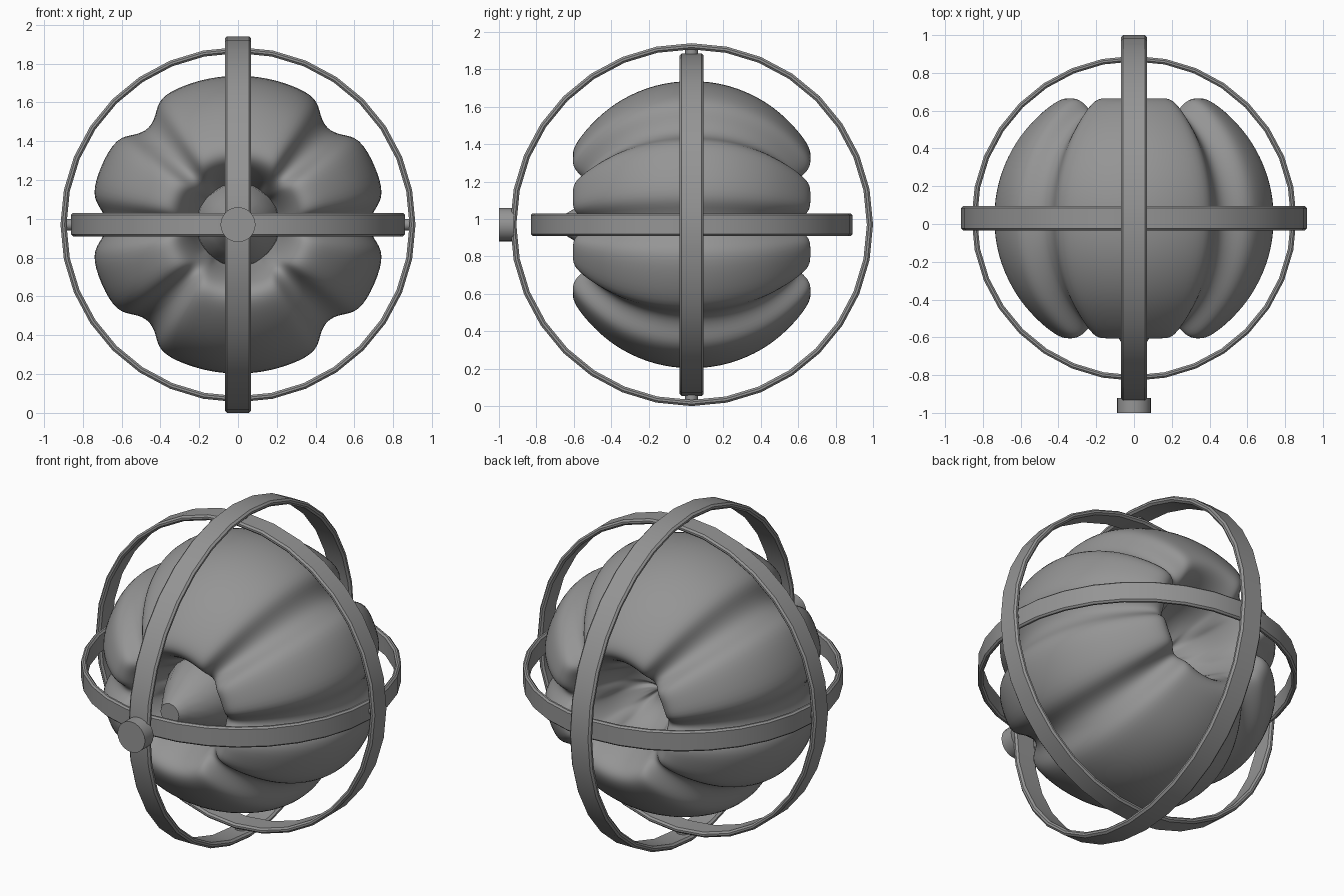
import bpy, bmesh
from math import radians, sin, cos, pi
from mathutils import Vector, Matrix

if "Cube" in bpy.data.objects:
    bpy.data.objects.remove(bpy.data.objects["Cube"], do_unlink=True)

CENTRE = Vector((0, 0.03, 0.97))

grey = bpy.data.materials.new("plain_grey")
grey.use_nodes = True
GREY = (0.3, 0.3, 0.3, 1)
grey.diffuse_color = GREY
grey.node_tree.nodes["Principled BSDF"].inputs["Base Color"].default_value = GREY


def finish(name, bm, matrix=None, subdivide=0, angle=40):
    """Turn a bmesh into a smooth shaded grey object around the centre."""
    if matrix:
        bm.transform(matrix)
    bmesh.ops.recalc_face_normals(bm, faces=bm.faces)
    mesh = bpy.data.meshes.new(name)
    bm.to_mesh(mesh)
    bm.free()
    mesh.materials.append(grey)
    obj = bpy.data.objects.new(name, mesh)
    bpy.context.collection.objects.link(obj)
    obj.location = CENTRE
    bpy.ops.object.select_all(action="DESELECT")
    obj.select_set(True)
    bpy.context.view_layer.objects.active = obj
    bpy.ops.object.shade_smooth_by_angle(angle=radians(angle))
    if subdivide:
        mod = obj.modifiers.new("subdivide", "SUBSURF")
        mod.levels = mod.render_levels = subdivide
    return obj


def skin(bm, loops, closed):
    """Bridge equal vertex loops; closed joins the last loop to the first."""
    n = len(loops[0])
    for i in range(len(loops) if closed else len(loops) - 1):
        a, b = loops[i], loops[(i + 1) % len(loops)]
        for j in range(n):
            k = (j + 1) % n
            bm.faces.new((a[j], a[k], b[k], b[j]))


# Lobed body: one meridian swept about the y axis, pinched at the valleys
half = [(0, .78), (.2, .755), (.38, .675), (.5, .58), (.59, .48), (.64, .40),
        (.635, .34), (.57, .29), (.45, .24), (.3, .2), (.2, .1)]
meridian = [(-y, r) for y, r in reversed(half[1:])] + half
lobes = [(23.5, 23.5), (90, 43), (156.5, 23.5), (203.5, 23.5), (270, 43), (336.5, 23.5)]
sweep = []
for mid, width in lobes:
    flat = width - 11
    count = 2 if width < 30 else 6
    sweep += [(mid - width, .87), (mid - width + 6, .91)]
    sweep += [(mid - flat + 2 * flat * i / count, 1) for i in range(count + 1)]
    sweep += [(mid + width - 6, .91)]
bm = bmesh.new()
rows = [[bm.verts.new((r * s * cos(radians(a)), y * s, r * s * sin(radians(a))))
         for a, s in sweep] for y, r in meridian]
skin(bm, rows, False)
for row in (rows[0], rows[-1]):
    pole = bm.verts.new((0, row[2].co.y, 0))
    for j, v in enumerate(row):
        bm.faces.new((v, row[(j + 1) % len(row)], pole))
finish("lobed_body", bm, subdivide=2, angle=180)

# Tapered stem inside the front hollow
bm = bmesh.new()
stem = [(-.2, .24), (-.4, .21), (-.52, .15), (-.62, .09), (-.67, .06)]
rows = [[bm.verts.new((r * cos(pi * j / 8), y, r * sin(pi * j / 8)))
         for j in range(16)] for y, r in stem]
skin(bm, rows, False)
for row in (rows[0], rows[-1]):
    bm.faces.new(row)
finish("front_stem", bm)


# Three nested flat rings with chamfered edges
def ring(name, radius, matrix):
    w, t, c = radius * .07, radius * .034, radius * .011
    section = [(-w + c, 0), (w - c, 0), (w, -c), (w, c - t),
               (w - c, -t), (c - w, -t), (-w, c - t), (-w, -c)]
    bm = bmesh.new()
    loops = []
    for i in range(32):
        a = 2 * pi * i / 32
        loops.append([bm.verts.new(((radius + d) * cos(a), (radius + d) * sin(a), h))
                      for h, d in section])
    skin(bm, loops, True)
    finish(name, bm, matrix)


ring("outer_ring", .97, Matrix.Rotation(pi / 2, 4, "Y"))
ring("middle_ring", .915, Matrix.Rotation(pi / 2, 4, "X"))
ring("inner_ring", .86, Matrix.Identity(4))


# Pivot pins between the rings and the front knob
def rod(name, radius, start, end, direction, sides=24):
    bm = bmesh.new()
    bmesh.ops.create_cone(bm, cap_ends=True, segments=sides, radius1=radius,
                          radius2=radius, depth=end - start)
    axis = Vector(direction)
    turn = axis.to_track_quat("Z", "Y").to_matrix().to_4x4()
    finish(name, bm, Matrix.Translation(axis * (start + end) / 2) @ turn)


for side, label in ((1, "left"), (-1, "right")):
    rod(label + "_pivot_pin", .03, .845, .9, (side, 0, 0), 12)
for side, label in ((1, "top"), (-1, "bottom")):
    rod(label + "_pivot_pin", .035, .9, .95, (0, 0, side), 12)
rod("front_knob", .09, .95, 1.03, (0, -1, 0))
